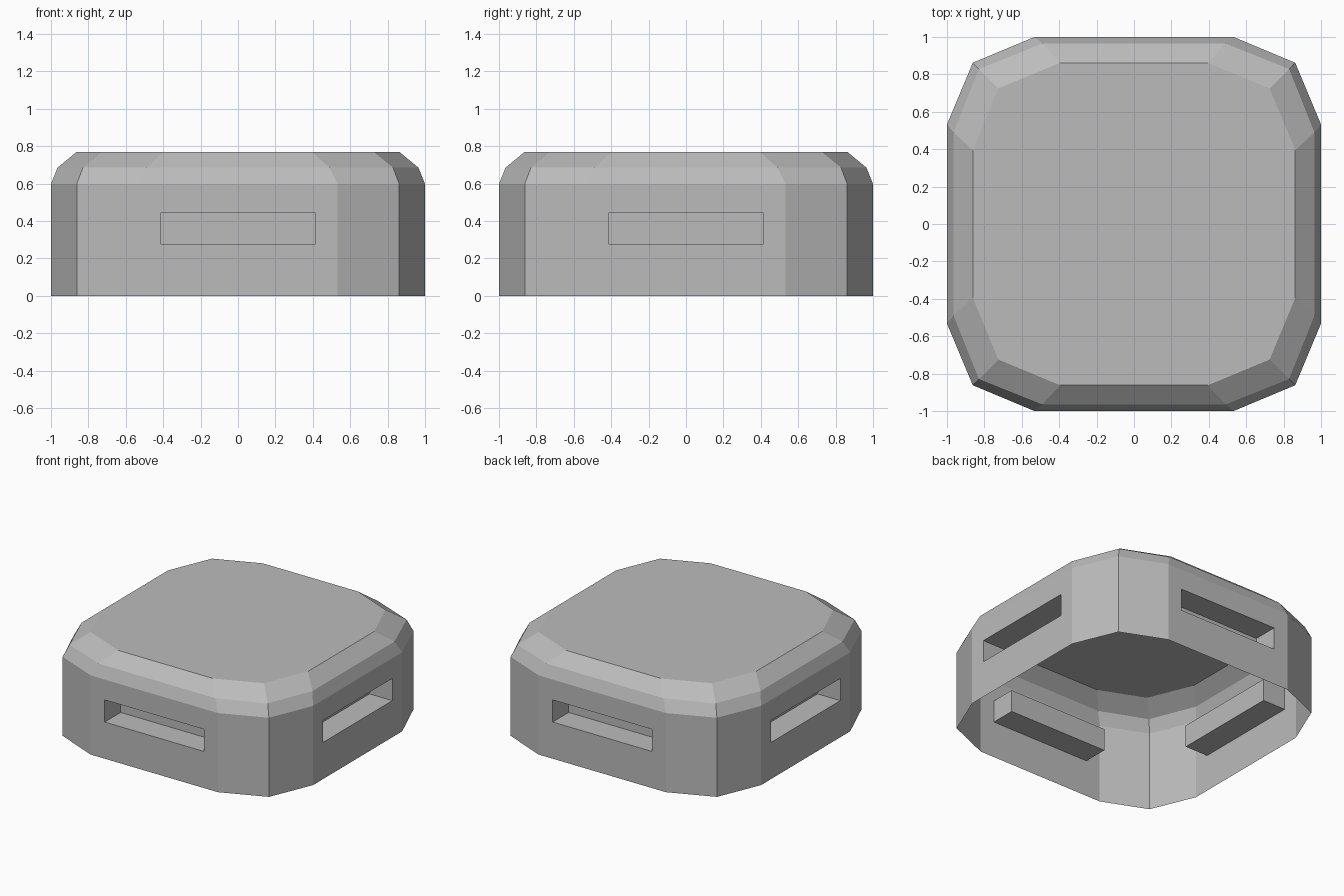
import bpy, bmesh
from mathutils import Vector

if "Cube" in bpy.data.objects:
    bpy.data.objects.remove(bpy.data.objects["Cube"])

SLOT_HALF, SLOT_LOW, SLOT_HIGH, SLOT_DEPTH = 0.414, 0.277, 0.444, 0.19

# Rings from bottom to top: height, flat half length, corner position, outer radius
RINGS = [(0.0, 0.532, 0.862, 1.0),
         (0.598, 0.532, 0.862, 1.0),
         (0.685, 0.49, 0.829, 0.965),
         (0.77, 0.395, 0.725, 0.862)]


def ring(bm, z, flat, corner, outer):
    """Twelve-sided rounded square, counter-clockwise from the front side."""
    verts = []
    x_dir, y_dir = Vector((1, 0, 0)), Vector((0, 1, 0))
    for _ in range(4):
        for a, b in ((-flat, -outer), (flat, -outer), (corner, -corner)):
            verts.append(bm.verts.new(x_dir * a + y_dir * b + Vector((0, 0, z))))
        x_dir, y_dir = y_dir, -x_dir
    return verts


bm = bmesh.new()
rings = [ring(bm, *r) for r in RINGS]

# Walls and two-step bevel, open underneath
walls = []
for level, (low, high) in enumerate(zip(rings, rings[1:])):
    for i in range(12):
        j = (i + 1) % 12
        face = bm.faces.new((low[i], low[j], high[j], high[i]))
        if level == 0 and i % 3 == 0:
            walls.append(face)
bm.faces.new(rings[-1])
bm.normal_update()

# Recessed slot in the middle of each main wall
for wall in walls:
    normal = wall.normal.copy()
    along = Vector((0, 0, 1)).cross(normal)
    bmesh.ops.inset_individual(bm, faces=[wall], thickness=0.1)
    for v in wall.verts:
        side = SLOT_HALF if v.co.dot(along) > 0 else -SLOT_HALF
        height = SLOT_HIGH if v.co.z > 0.3 else SLOT_LOW
        v.co = normal * RINGS[0][3] + along * side + Vector((0, 0, height))
    pocket = bmesh.ops.extrude_face_region(bm, geom=[wall])["geom"]
    bmesh.ops.translate(bm, vec=-normal * SLOT_DEPTH,
                        verts=[g for g in pocket if isinstance(g, bmesh.types.BMVert)])
    if wall.is_valid:
        bmesh.ops.delete(bm, geom=[wall], context='FACES_ONLY')

bm.normal_update()
mesh = bpy.data.meshes.new("slotted_cover")
bm.to_mesh(mesh)
bm.free()

# Plain grey finish
grey = bpy.data.materials.new("plain_grey")
grey.diffuse_color = (0.5, 0.5, 0.5, 1)
grey.use_nodes = True
grey.node_tree.nodes["Principled BSDF"].inputs["Base Color"].default_value = grey.diffuse_color
mesh.materials.append(grey)
cover = bpy.data.objects.new("slotted_cover", mesh)
bpy.context.collection.objects.link(cover)
